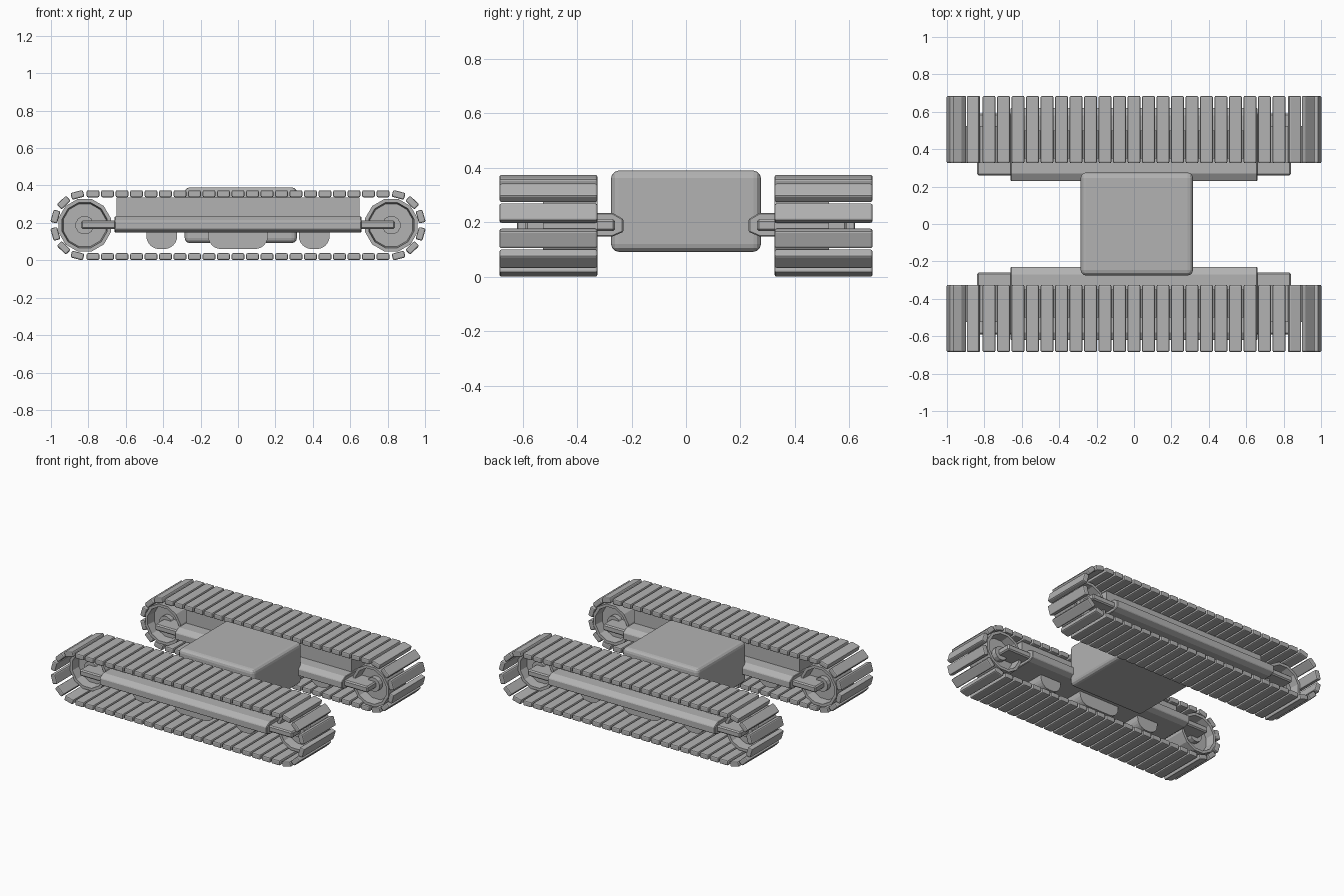
import bpy, bmesh, math
from mathutils import Matrix, Vector

cube = bpy.data.objects.get("Cube")
if cube:
    bpy.data.objects.remove(cube, do_unlink=True)

GREY = (0.45, 0.45, 0.45, 1)
steel = bpy.data.materials.new("grey_steel")
steel.use_nodes = True
steel.diffuse_color = GREY
steel.node_tree.nodes["Principled BSDF"].inputs["Base Color"].default_value = GREY


def finish(name, bm):
    bmesh.ops.recalc_face_normals(bm, faces=bm.faces)
    mesh = bpy.data.meshes.new(name)
    bm.to_mesh(mesh)
    bm.free()
    mesh.materials.append(steel)
    obj = bpy.data.objects.new(name, mesh)
    bpy.context.collection.objects.link(obj)
    return obj


def add_box(bm, low, high, matrix=Matrix()):
    low, high = Vector(low), Vector(high)
    place = Matrix.Translation((low + high) / 2) @ Matrix.Diagonal((high - low).to_4d())
    return bmesh.ops.create_cube(bm, size=1, matrix=matrix @ place)["verts"]


def bevel(obj, width, segments):
    mod = obj.modifiers.new("bevel", "BEVEL")
    mod.width, mod.segments = width, segments
    mod.limit_method = "ANGLE"


def add_prism(bm, profile, axis, start, end):
    """Extrude a closed 2D profile along x (profile is y, z) or y (profile is x, z)."""
    def ring(t):
        return [bm.verts.new((t, a, b) if axis == "x" else (a, t, b)) for a, b in profile]
    r0, r1 = ring(start), ring(end)
    bm.faces.new(r0)
    bm.faces.new(r1)
    for i in range(len(r0)):
        j = (i + 1) % len(r0)
        bm.faces.new((r0[i], r0[j], r1[j], r1[i]))


TRACK_IN, TRACK_OUT = 0.325, 0.685
MID_Z, LOOP_R, WHEEL_X = 0.1875, 0.168, 0.815
FRAME_Y = 0.425


def build_track(side, label):
    def span(a, b):
        return sorted((side * a, side * b))

    # Track shoes: two straight runs and a fan around each end
    poses = []
    for i in range(-10, 11):
        for s in (-1, 1):
            poses.append((i * 0.0775, MID_Z + s * LOOP_R, 0))
    for end in (-1, 1):
        for deg in (-75, -46, -16, 16, 46, 75):
            a = math.radians(deg)
            poses.append((end * (WHEEL_X + LOOP_R * math.cos(a)),
                          MID_Z + LOOP_R * math.sin(a), end * (math.pi / 2 - a)))
    bm = bmesh.new()
    y0, y1 = span(TRACK_IN, TRACK_OUT)
    for x, z, turn in poses:
        m = Matrix.Translation((x, 0, z)) @ Matrix.Rotation(turn, 4, "Y")
        add_box(bm, (-0.034, y0, -0.0185), (0.034, y1, 0.0185), m)
    bevel(finish(label + "_track_shoes", bm), 0.008, 2)

    # Wheels with a raised rim, a recessed disc and a hub
    section = [(0, 0.07), (0.05, 0.07), (0.05, 0.035), (0.118, 0.035), (0.125, 0.1), (0.145, 0.1)]
    section += [(r, -h) for r, h in reversed(section)]
    for end, word in ((-1, "right"), (1, "left")):
        bm = bmesh.new()
        steps = 12
        rings = []
        for k in range(steps):
            a = 2 * math.pi * (k + 0.5) / steps
            rings.append([bm.verts.new((end * 0.82 + r * math.cos(a), side * FRAME_Y + h,
                                        MID_Z + r * math.sin(a))) for r, h in section])
        for k in range(steps):
            p, q = rings[k], rings[(k + 1) % steps]
            for i in range(len(section) - 1):
                bm.faces.new((p[i], p[i + 1], q[i + 1], q[i]))
        bmesh.ops.remove_doubles(bm, verts=bm.verts, dist=0.0001)
        finish(f"{label}_{word}_wheel", bm)

    # Side beam with chamfered flanks
    bm = bmesh.new()
    half = [(0.195, 0.165), (0.155, 0.148), (-0.155, 0.148), (-0.195, 0.165),
            (-0.195, 0.212), (-0.155, 0.235), (0.155, 0.235), (0.195, 0.212)]
    add_prism(bm, [(side * FRAME_Y + a, z) for a, z in half], "x", -0.66, 0.66)
    bevel(finish(label + "_side_beam", bm), 0.004, 1)

    # Axle arm running through both wheels
    bm = bmesh.new()
    y0, y1 = span(0.26, 0.59)
    add_box(bm, (-0.84, y0, 0.168), (0.84, y1, 0.212))
    bevel(finish(label + "_axle_arm", bm), 0.008, 1)

    # Upper web under the top run
    bm = bmesh.new()
    y0, y1 = span(0.35, 0.5)
    add_box(bm, (-0.65, y0, 0.2), (0.65, y1, 0.336))
    finish(label + "_frame_web", bm)

    # Rounded skids below the beam
    bm = bmesh.new()
    for x0, x1 in ((-0.49, -0.325), (-0.16, 0.16), (0.325, 0.49)):
        w = 0.07
        arc = [math.radians(a) for a in range(0, 91, 15)]
        right = [(x1 - w + w * math.cos(a), 0.13 - w * math.sin(a)) for a in arc]
        left = [(x0 + w - w * math.cos(a), 0.13 - w * math.sin(a)) for a in reversed(arc)]
        add_prism(bm, [(x1, 0.16)] + right + left + [(x0, 0.16)], "y", *span(0.35, 0.5))
    finish(label + "_skids", bm)


build_track(-1, "front")
build_track(1, "rear")

# Central body
bm = bmesh.new()
add_box(bm, (-0.285, -0.275, 0.092), (0.315, 0.275, 0.39))
body = finish("central_body", bm)
bevel(body, 0.028, 3)
